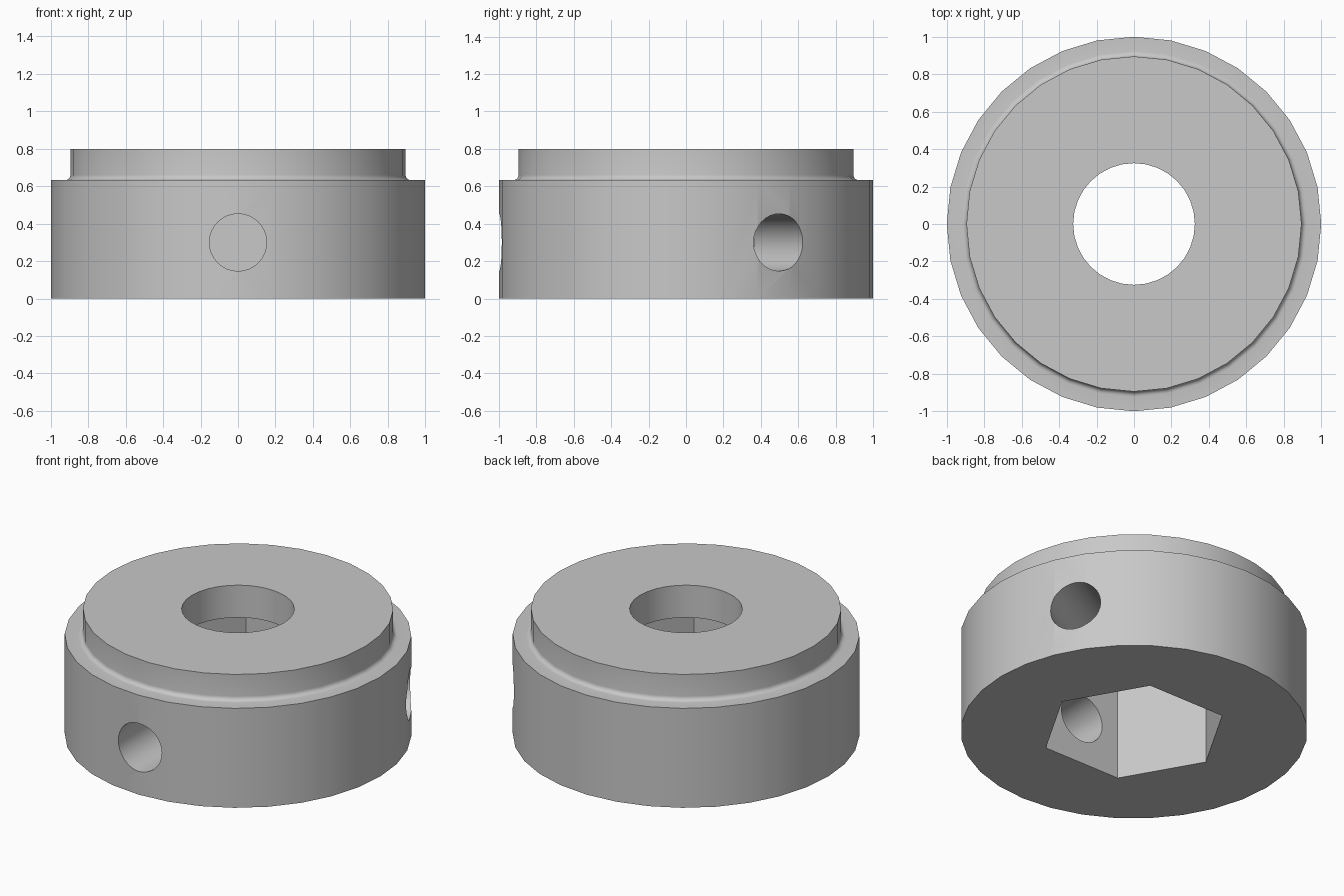
import bpy, bmesh, math
from mathutils import Matrix, Vector

if "Cube" in bpy.data.objects:
    bpy.data.objects.remove(bpy.data.objects["Cube"], do_unlink=True)

SIDES = 32
BORE, SHOULDER, RIM = 0.325, 0.633, 0.895
TOP, FILLET, POCKET = 0.8, 0.028, 0.594

grey = bpy.data.materials.new("light_grey")
grey.use_nodes = True
colour = (0.58, 0.58, 0.58, 1)
grey.diffuse_color = colour
grey.node_tree.nodes["Principled BSDF"].inputs["Base Color"].default_value = colour


def make_object(name, bm):
    bmesh.ops.recalc_face_normals(bm, faces=bm.faces)
    mesh = bpy.data.meshes.new(name)
    bm.to_mesh(mesh)
    bm.free()
    mesh.materials.append(grey)
    obj = bpy.data.objects.new(name, mesh)
    bpy.context.collection.objects.link(obj)
    return obj


def prism(name, sides, radius, depth, matrix):
    bm = bmesh.new()
    bmesh.ops.create_cone(bm, cap_ends=True, segments=sides, radius1=radius,
                          radius2=radius, depth=depth, matrix=matrix)
    return make_object(name, bm)


# Stepped collar body: turned profile with a filleted shoulder and a bore
profile = [(BORE, 0), (1, 0), (1, SHOULDER)]
for i in range(6):
    a = math.radians(270 - 18 * i)
    profile.append((RIM + FILLET + FILLET * math.cos(a),
                    SHOULDER + FILLET + FILLET * math.sin(a)))
profile += [(RIM, TOP), (BORE, TOP)]

bm = bmesh.new()
verts = [bm.verts.new((r, 0, z)) for r, z in profile]
edges = [bm.edges.new((v, verts[i - 1])) for i, v in enumerate(verts)]
bmesh.ops.spin(bm, geom=verts + edges, cent=(0, 0, 0), axis=(0, 0, 1),
               angle=math.tau, steps=SIDES)
bmesh.ops.remove_doubles(bm, verts=bm.verts, dist=0.0001)
body = make_object("collar_body", bm)

# Hexagonal pocket in the underside, with a flat facing the front
hexagon = prism("hex_pocket_cutter", 6, 0.541, 2 * POCKET, Matrix.Identity(4))
corner = math.atan2(hexagon.data.vertices[0].co.y, hexagon.data.vertices[0].co.x)
hexagon.data.transform(Matrix.Rotation(-corner, 4, "Z"))
cutters = [hexagon]

# Two radial screw holes that open into the pocket
for name, angle in (("front_hole_cutter", -90), ("side_hole_cutter", 30)):
    a = math.radians(angle)
    direction = Vector((math.cos(a), math.sin(a), 0))
    matrix = (Matrix.Translation(direction * 0.7 + Vector((0, 0, 0.3)))
              @ direction.to_track_quat("Z", "Y").to_matrix().to_4x4())
    cutters.append(prism(name, SIDES, 0.153, 1.0, matrix))

# Cut the body and remove the helpers
bpy.ops.object.select_all(action="DESELECT")
bpy.context.view_layer.objects.active = body
body.select_set(True)
for cutter in cutters:
    cutter.hide_render = True
    mod = body.modifiers.new(cutter.name, "BOOLEAN")
    mod.operation = "DIFFERENCE"
    mod.solver = "EXACT"
    mod.object = cutter
    bpy.ops.object.modifier_apply(modifier=mod.name)
    bpy.data.objects.remove(cutter, do_unlink=True)

bpy.ops.object.shade_smooth_by_angle(angle=math.radians(30))
